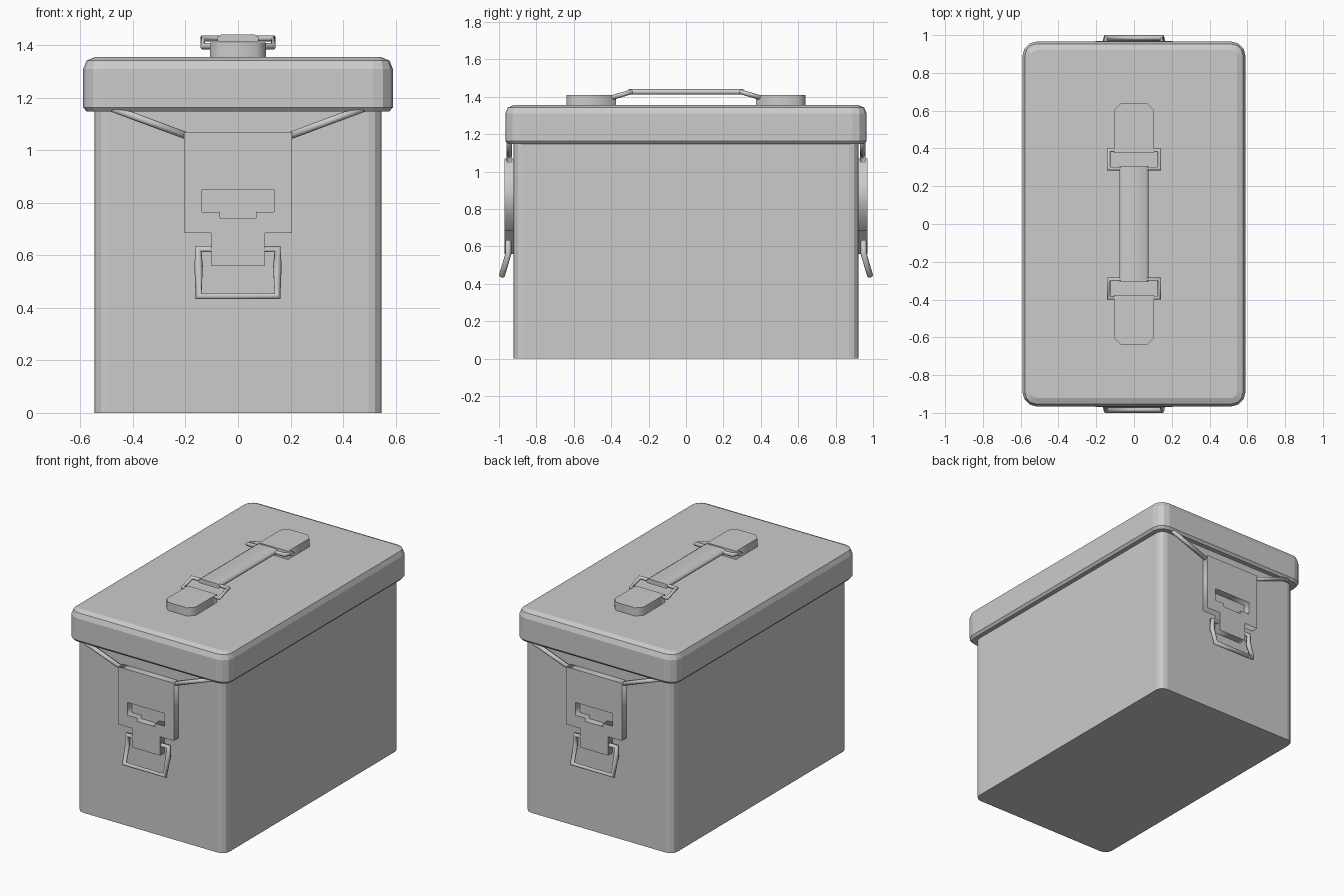
import bpy, bmesh, math
from mathutils import Matrix, Vector

if "Cube" in bpy.data.objects:
    bpy.data.objects.remove(bpy.data.objects["Cube"])


def finish(obj, mirror=(), smooth=True):
    """Clean the mesh, then mirror it across the listed axes."""
    bm = bmesh.new()
    bm.from_mesh(obj.data)
    bmesh.ops.remove_doubles(bm, verts=bm.verts, dist=1e-4)
    bmesh.ops.recalc_face_normals(bm, faces=bm.faces)
    bm.to_mesh(obj.data)
    bm.free()
    if mirror:
        mod = obj.modifiers.new("mirror", 'MIRROR')
        mod.use_axis = [a in mirror for a in "xyz"]
        mod.use_mirror_merge = False
    return obj


def curve_mesh(name, splines, cyclic=True, radius=0, thick=0, matrix=None):
    """Round wire (radius) or filled plate (thick) from point lists, as mesh."""
    cu = bpy.data.curves.new(name, 'CURVE')
    cu.dimensions = '2D' if thick else '3D'
    if thick:
        cu.fill_mode = 'BOTH'
        cu.extrude = thick / 2
    else:
        cu.bevel_depth = radius
        cu.bevel_resolution = 2
        cu.use_fill_caps = True
    for pts in splines:
        sp = cu.splines.new('POLY')
        sp.points.add(len(pts) - 1)
        for p, co in zip(sp.points, pts):
            p.co = (*co, *([0] * (3 - len(co))), 1)
        sp.use_cyclic_u = cyclic
    obj = bpy.data.objects.new(name, cu)
    bpy.context.collection.objects.link(obj)
    bpy.ops.object.select_all(action='DESELECT')
    obj.select_set(True)
    bpy.context.view_layer.objects.active = obj
    bpy.ops.object.convert(target='MESH')
    obj = bpy.context.view_layer.objects.active
    if matrix:
        obj.data.transform(matrix)
    return obj


def rounded_box(name, hx, hy, radius, levels, seg=3):
    """Stack of rounded rectangles; levels are (inset, z)."""
    bm = bmesh.new()
    rings = []
    for inset, z in levels:
        ring = []
        r = radius - inset
        for q, (sx, sy) in enumerate([(1, 1), (-1, 1), (-1, -1), (1, -1)]):
            for i in range(seg + 1):
                a = math.pi / 2 * (q + i / seg)
                ring.append(bm.verts.new((sx * (hx - radius) + r * math.cos(a),
                                          sy * (hy - radius) + r * math.sin(a), z)))
        rings.append(ring)
    n = len(rings[0])
    for lo, hi in zip(rings, rings[1:]):
        for i in range(n):
            bm.faces.new((lo[i], lo[(i + 1) % n], hi[(i + 1) % n], hi[i]))
    bm.faces.new(rings[0][::-1])
    bm.faces.new(rings[-1])
    me = bpy.data.meshes.new(name)
    bm.to_mesh(me)
    bm.free()
    obj = bpy.data.objects.new(name, me)
    bpy.context.collection.objects.link(obj)
    return finish(obj)


def mirrored(half):
    """Close a half outline by reflecting it across x = 0."""
    return half + [(-p[0], *p[1:]) for p in reversed(half)]


# Box body and overhanging lid
rounded_box("body", 0.547, 0.922, 0.05, [(0, 0), (0, 1.17)])
rounded_box("lid", 0.59, 0.966, 0.075,
            [(0.014, 1.148), (0, 1.164), (0, 1.31), (0.013, 1.342), (0.045, 1.355)])

# Latch plate with stepped slot, on both ends
plate = mirrored([(0.205, 1.07), (0.205, 0.686), (0.103, 0.686), (0.103, 0.56)])
slot = mirrored([(0.138, 0.85), (0.138, 0.765), (0.068, 0.765), (0.068, 0.743)])
to_front = Matrix.Translation((0, -0.944, 0)) @ Matrix.Rotation(math.pi / 2, 4, 'X')
finish(curve_mesh("latch_plate", [plate, slot], thick=0.052, matrix=to_front), "y")

# Bent pull ring hanging from the latch
ring = mirrored([(0.15, -0.95, 0.624), (0.15, -0.95, 0.56), (0.15, -0.984, 0.444)])
finish(curve_mesh("latch_ring", [ring], radius=0.016), "y")

# Wire stays running from the latch up under the lid
stay = [(0.19, -0.945, 1.053), (0.5, -0.945, 1.168)]
finish(curve_mesh("latch_stay", [stay], cyclic=False, radius=0.014), "xy")

# Handle mounts with clipped outer corners
mount = mirrored([(0.107, 0.375), (0.107, 0.60), (0.07, 0.638)])
finish(curve_mesh("handle_mount", [mount], thick=0.06,
                  matrix=Matrix.Translation((0, 0, 1.38))), "y")

# Sloping wire rings joining mounts and grip
link = mirrored([(0.134, 0.39, 1.397), (0.134, 0.293, 1.426)])
finish(curve_mesh("handle_ring", [link], radius=0.013), "y")

# Flat grip with chamfered long edges
grip = mirrored([(0.062, 1.442), (0.078, 1.432), (0.078, 1.42), (0.07, 1.412)])
finish(curve_mesh("handle_grip", [grip], thick=0.615,
                  matrix=Matrix.Rotation(math.pi / 2, 4, 'X')))
